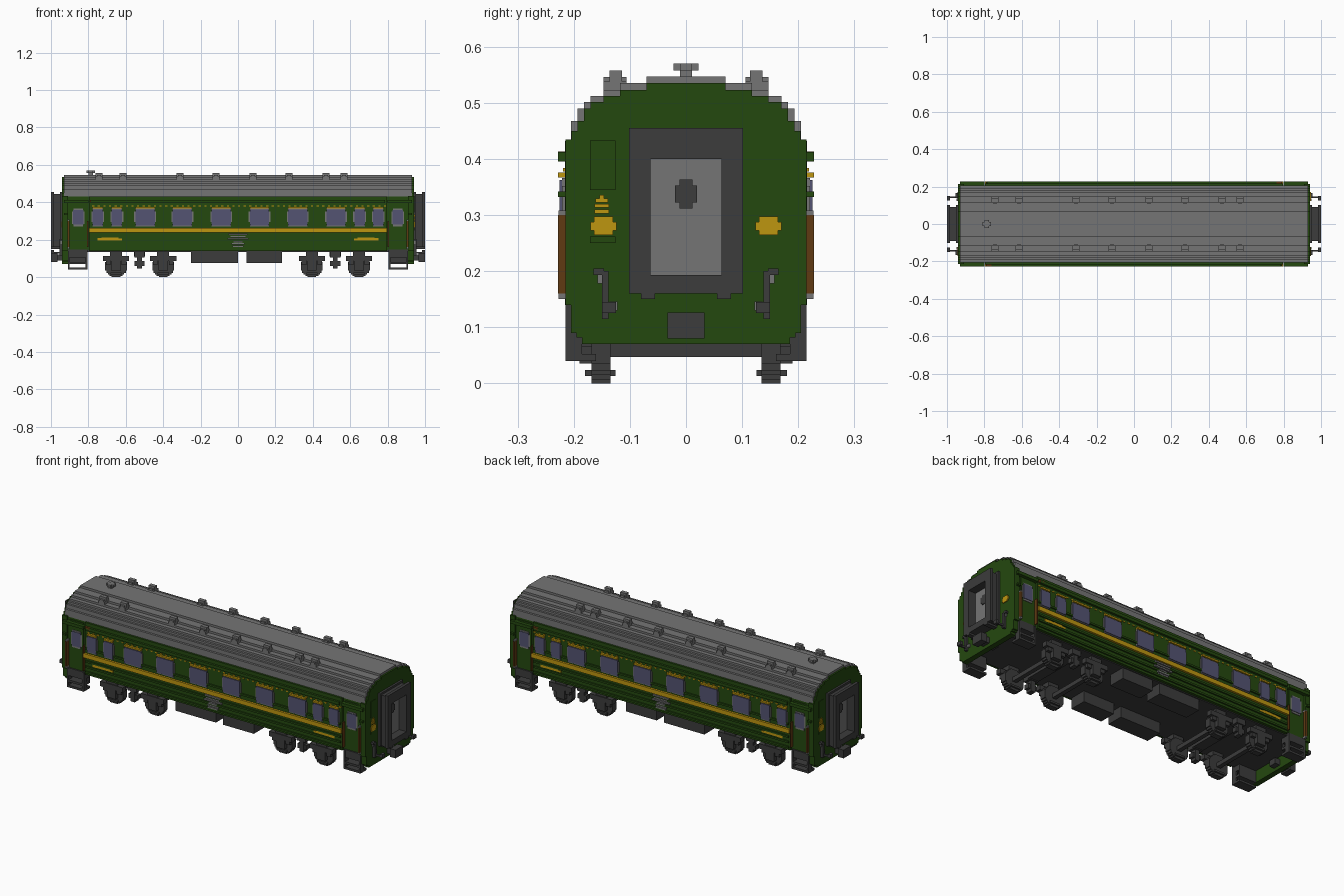
import bpy
import bmesh

old = bpy.data.objects.get("Cube")
if old:
    bpy.data.objects.remove(old, do_unlink=True)


def material(name, rgb):
    m = bpy.data.materials.new(name)
    lin = [(c / 255 / 12.92 if c < 11 else ((c / 255 + 0.055) / 1.055) ** 2.4) for c in rgb] + [1]
    m.diffuse_color = lin
    m.use_nodes = True
    m.node_tree.nodes["Principled BSDF"].inputs["Base Color"].default_value = lin
    return m


GREEN = material("dark green", (36, 72, 15))
GREY = material("roof grey", (117, 117, 117))
DARK = material("charcoal", (60, 60, 60))
YELLOW = material("golden yellow", (190, 150, 16))
GLASS = material("window blue grey", (84, 84, 114))
BROWN = material("brown", (96, 58, 18))


def finish(name, bm, mat):
    bmesh.ops.recalc_face_normals(bm, faces=bm.faces)
    me = bpy.data.meshes.new(name)
    bm.to_mesh(me)
    bm.free()
    me.materials.append(mat)
    ob = bpy.data.objects.new(name, me)
    bpy.context.collection.objects.link(ob)
    return ob


def boxes(name, mat, items, sym=""):
    """Boxes (x0,x1,y0,y1,z0,z1); sym: x/y mirrors, r half turn about z."""
    signs = {(1, 1)}
    if "x" in sym:
        signs |= {(-a, b) for a, b in signs}
    if "y" in sym:
        signs |= {(a, -b) for a, b in signs}
    if "r" in sym:
        signs |= {(-a, -b) for a, b in signs}
    bm = bmesh.new()
    for a, b in sorted(signs):
        for x0, x1, y0, y1, z0, z1 in items:
            vs = bmesh.ops.create_cube(bm, size=1)["verts"]
            for v in vs:
                v.co = (a * ((x0 + x1) / 2 + v.co.x * (x1 - x0)),
                        b * ((y0 + y1) / 2 + v.co.y * (y1 - y0)),
                        (z0 + z1) / 2 + v.co.z * (z1 - z0))
    return finish(name, bm, mat)


def prism(name, mat, half, x0, x1):
    """Mirrored (y,z) half profile, bottom to top, extruded along x."""
    pts = half + [(-y, z) for y, z in reversed(half)]
    bm = bmesh.new()
    face = bm.faces.new([bm.verts.new((x0, y, z)) for y, z in pts])
    out = bmesh.ops.extrude_face_region(bm, geom=[face])["geom"]
    for v in out:
        if isinstance(v, bmesh.types.BMVert):
            v.co.x = x1
    return finish(name, bm, mat)


def stairs(levels, z):
    """Stepped half profile from (half width, top height) levels."""
    pts = []
    for w, top in levels:
        pts += [(w, z), (w, top)]
        z = top
    return pts


# Roof and end walls
prism("roof", GREY, stairs([(.205, .468), (.193, .49), (.182, .501), (.17, .512),
                            (.147, .523), (.118, .535), (.07, .547)], .43), -.93, .93)
end_profile = stairs([(.185, .082), (.195, .09), (.205, .14), (.215, .435), (.204, .45), (.193, .468),
                      (.182, .49), (.17, .501), (.147, .512), (.118, .523), (.07, .535)], .07)
prism("end_wall_left", GREEN, end_profile, .91, .94)
prism("end_wall_right", GREEN, end_profile, -.94, -.91)

# Body core, side panels and floor
boxes("body_core", GREEN, [(-.915, .915, -.205, .205, .145, .43)])
boxes("side_panel", GREEN, [(-.797, .797, .2, .216, .14, .432)], "y")
boxes("floor", DARK, [(-.91, .91, -.2, .2, .135, .146)])
boxes("side_rib", GREEN, [(-.79, .79, .21, .224, z, z + .01) for z in (.152, .182, .212, .285)], "y")
boxes("rain_gutter", GREEN, [(-.785, .785, .21, .228, .395, .412), (.80, .93, .2, .228, .395, .412),
                             (-.93, -.80, .2, .228, .395, .412)], "y")
boxes("waist_stripe", YELLOW, [(-.797, .797, .21, .228, .238, .262)], "y")

# Passenger windows with frames and yellow lintels
wide = [-.497, -.297, -.09, .115, .32, .524]
small = [-.75, -.647, .65, .75]
windows = [(x, .052) for x in wide] + [(x, .028) for x in small]
boxes("window_frames", GREY, [b for x, w in windows for b in (
    (x - w - .006, x + w + .006, .21, .221, .29, .352), (x - w, x + w, .21, .221, .27, .366))], "y")
boxes("window_panes", GLASS, [(x - w, x + w, .21, .225, .275, .362) for x, w in windows], "y")
boxes("window_lintels", YELLOW, [(x - w, x + w, .21, .228, .367, .376) for x, w in windows], "y")
boxes("upper_dashes", YELLOW, [(-.78 + i * .03, -.768 + i * .03, .21, .219, .378, .384)
                               for i in range(53)], "y")

# Doors: window, frame, handrails, small bracket
boxes("door_leaf", GREEN, [(.812, .895, .2, .209, .15, .42)], "xy")
boxes("door_frame", GREY, [(.82, .888, .2, .212, .285, .352), (.828, .88, .2, .212, .27, .367)], "xy")
boxes("door_pane", GLASS, [(.827, .881, .2, .215, .28, .36)], "xy")
boxes("door_handrail", BROWN, [(.902, .912, .21, .228, .16, .30), (.8, .806, .2, .224, .16, .30)], "xy")
boxes("handrail_mount", GREY, [(.902, .912, .2, .227, .15, .16), (.902, .912, .2, .227, .3, .308)], "xy")
boxes("door_bracket", GREEN, [(.91, .93, .2, .228, .332, .342)], "xy")

# Painted side marks: plain plates
boxes("route_plate", BROWN, [(-.79, -.762, -.228, -.21, .398, .413)], "r")
boxes("side_marks", YELLOW, [(.62, .745, .21, .219, .197, .206), (.64, .73, .21, .219, .206, .211),
                             (-.75, -.725, .21, .219, .195, .21), (-.71, -.62, .21, .219, .199, .207),
                             (-.69, -.64, .21, .219, .207, .212)], "yr")
boxes("centre_marks", GREY, [(-w, w, .21, .226, z, z + .008) for w, z in
                             ((.05, .225), (.04, .212), (.055, .2), (.025, .186), (.035, .174), (.03, .162))], "y")

# Roof vents
vents = [-.743, -.615, -.31, -.118, .08, .273, .47, .567]
boxes("roof_vents", GREY, [b for x in vents for b in (
    (x - .019, x + .019, .114, .136, .52, .558), (x - .011, x + .011, .106, .147, .51, .546),
    (x - .019, x + .019, .106, .147, .52, .538))], "y")
boxes("chimney", GREY, [(-.798, -.776, -.011, .011, .54, .56), (-.81, -.764, -.011, .011, .558, .57),
                        (-.798, -.776, -.022, .022, .558, .57)])

# Gangways: inner plate, bellows and outer plate, each an open ring
ring = []
for x0, x1, w, t in ((.935, .952, .102, .455), (.95, .985, .09, .444), (.983, 1.0, .102, .455)):
    ring += [(x0, x1, .063, w, .16, t), (x0, x1, -w, -.063, .16, t),
             (x0, x1, -.064, .064, .40, t), (x0, x1, -.064, .064, .16, .193)]
ring += [(.94, 1.0, -.08, -.055, .15, .165), (.94, 1.0, .055, .08, .15, .165)]
boxes("gangway", DARK, ring, "x")
boxes("gangway_door", GREY, [(.935, .955, -.065, .065, .19, .402)], "x")
boxes("gangway_door_pane", DARK, [(.95, .959, -.02, .02, .322, .353), (.95, .959, -.012, .012, .312, .363)], "x")

# End wall marks and cover plates
boxes("end_marks", YELLOW, [(.935, .945, s * .147 - w, s * .147 + w, z0, z1) for s in (-1, 1)
                            for w, z0, z1 in ((.023, .272, .288), (.017, .264, .297))]
      + [(.935, .945, -.15 - w, -.15 + w, z, z + .007) for w, z in
         ((.013, .303), (.013, .313), (.011, .322), (.004, .329))], "r")
boxes("end_cover", GREEN, [(.935, .943, -.171, -.126, .345, .433), (.935, .943, -.171, -.126, .25, .262)], "r")

# End handrails and coupler
boxes("end_handrail", DARK, [(.935, .955, .138, .15, .115, .2), (.935, .995, .138, .146, .125, .135),
                             (.935, .955, .146, .165, .193, .205), (.985, 1.0, .125, .15, .125, .145)], "xy")
boxes("handrail_foot", GREY, [(.935, .948, .15, .158, .178, .193), (.935, .948, .122, .136, .13, .146)], "xy")
boxes("coupler", DARK, [(.88, .985, -.022, .022, .088, .12), (.965, 1.0, -.033, .033, .08, .126)], "x")

# Boarding steps
steps = [(.805, .815, .185, .215, .04, .145), (.9, .91, .185, .215, .04, .145)]
steps += [(.805, .91, .16, .215, z, z + .012) for z in (.04, .07)]
steps += [(.805, .91, .16, .213, .105, .148), (.805, .91, .16, .168, .07, .14)]
boxes("boarding_steps", DARK, steps, "xy")

# Wheels, axles and axle boxes
axles = [-.652, -.40, .395, .647]
R = .058
disc = [(1, .4), (.9, .6), (.75, .75), (.6, .9), (.4, 1)]
boxes("wheels", DARK, [(x - a * R, x + a * R, .135, .168, R - b * R, R + b * R)
                       for x in axles for a, b in disc], "y")
boxes("wheel_flanges", DARK, [(x - .03, x + .03, .126, .18, .013, .024) for x in axles], "y")
boxes("axles", DARK, [(x - .012, x + .012, -.185, .185, .047, .07) for x in axles])
boxes("axle_boxes", DARK, [b for x in axles for b in (
    (x - .026, x + .026, .165, .19, .035, .085), (x - .07, x + .07, .16, .19, .085, .112),
    (x - .055, x - .03, .165, .185, .065, .09), (x + .03, x + .055, .165, .185, .065, .09),
    (x - .032, x + .032, .14, .185, .11, .14))], "y")

# Bogie centres
boxes("bogie_centre", DARK, [b for x in (-.527, .52) for b in (
    (x - .027, x + .027, .14, .185, .105, .14), (x - .013, x + .013, .145, .18, .045, .11),
    (x - .027, x + .027, .15, .178, .06, .085))], "y")
boxes("bogie_bolster", DARK, [(x - .03, x + .03, -.15, .15, .11, .14) for x in (-.527, .52)])

# Underfloor equipment boxes
boxes("equipment_boxes", DARK, [(-.25, 0, .1, .195, .075, .14), (.045, .235, .1, .195, .075, .14)], "y")
